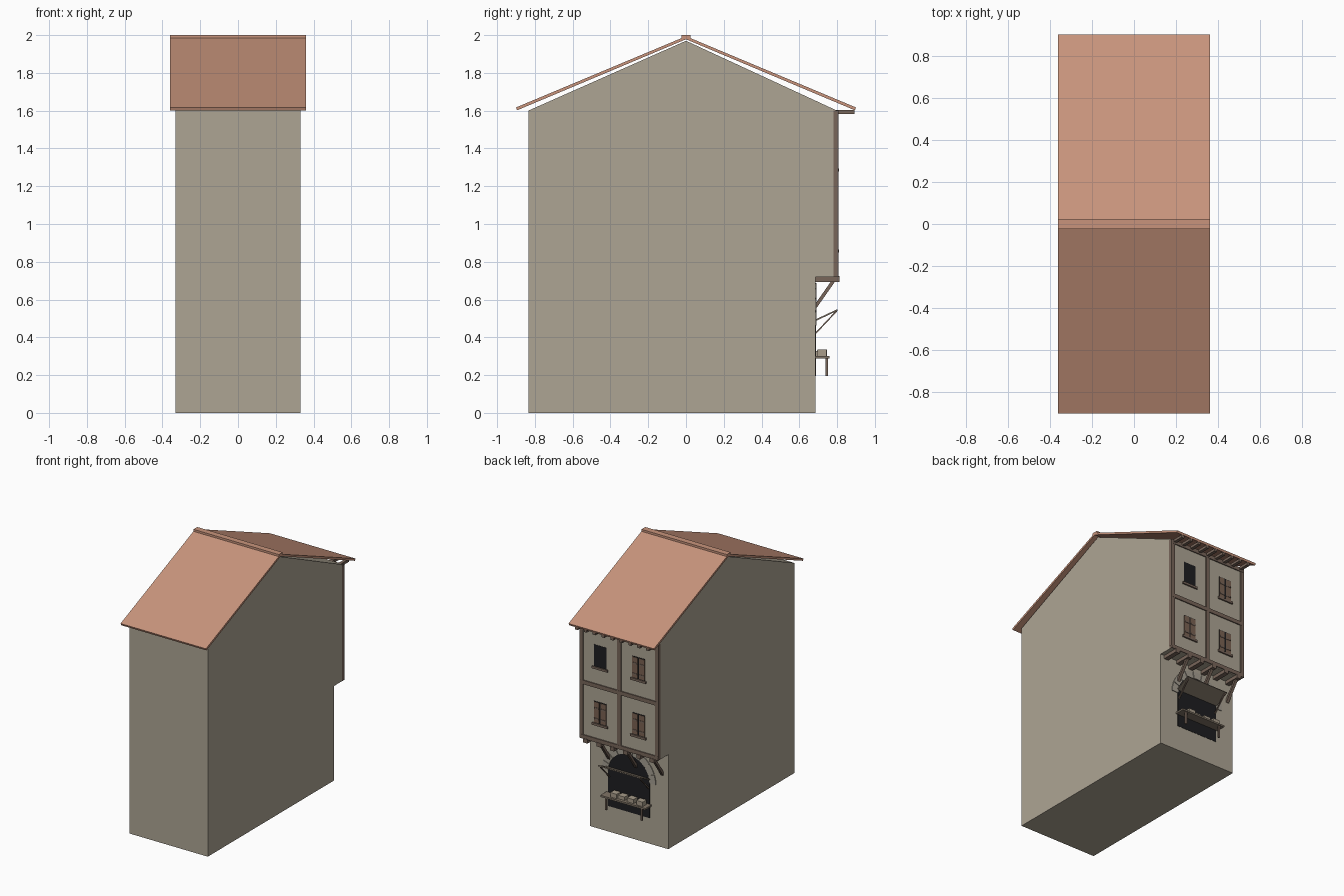
import bpy, bmesh, math
from mathutils import Vector

if "Cube" in bpy.data.objects:
    bpy.data.objects.remove(bpy.data.objects["Cube"])


def mat(name, r, g, b):
    m = bpy.data.materials.new(name)
    lin = [((c / 255 + 0.055) / 1.055) ** 2.4 for c in (r, g, b)]
    m.diffuse_color = (*lin, 1)
    m.use_nodes = True
    m.node_tree.nodes["Principled BSDF"].inputs["Base Color"].default_value = m.diffuse_color
    return m


WALL = mat("plaster wall", 174, 165, 148)
ROOF = mat("clay tile", 200, 148, 124)
WOOD = mat("timber", 120, 102, 90)
SHUT = mat("shutter wood", 122, 98, 82)
DARK = mat("dark opening", 30, 30, 32)
STONE = mat("arch stone", 166, 159, 146)
BOARD = mat("stall board", 128, 116, 102)
CRATE = mat("crate wood", 168, 156, 138)


def finish(name, bm, m):
    bmesh.ops.recalc_face_normals(bm, faces=bm.faces[:])
    me = bpy.data.meshes.new(name)
    bm.to_mesh(me)
    bm.free()
    me.materials.append(m)
    ob = bpy.data.objects.new(name, me)
    bpy.context.collection.objects.link(ob)
    return ob


def prism(name, pts, direction, m):
    """Extrude a closed outline of 3D points along a direction."""
    bm = bmesh.new()
    f = bm.faces.new([bm.verts.new(p) for p in pts])
    r = bmesh.ops.extrude_face_region(bm, geom=[f])
    vs = [v for v in r["geom"] if isinstance(v, bmesh.types.BMVert)]
    bmesh.ops.translate(bm, verts=vs, vec=Vector(direction))
    return finish(name, bm, m)


def side_prism(name, yz, x0, x1, m):
    return prism(name, [(x0, y, z) for y, z in yz], (x1 - x0, 0, 0), m)


def facade_prism(name, xz, y0, y1, m):
    return prism(name, [(x, y0, z) for x, z in xz], (0, y1 - y0, 0), m)


def box(name, x0, x1, y0, y1, z0, z1, m):
    return side_prism(name, [(y0, z0), (y1, z0), (y1, z1), (y0, z1)], x0, x1, m)


def bar(name, x, a, b, w, t, m):
    """Sloping bar in the y-z plane from a to b, width w in x, thickness t."""
    a, b = Vector(a), Vector(b)
    d = (b - a).normalized()
    n = Vector((-d.y, d.x)) * t / 2
    return side_prism(name, [a - n, b - n, b + n, a + n], x - w / 2, x + w / 2, m)


GY, UY = 0.685, 0.80     # ground floor and upper floor street faces

# House body with jettied upper floors and gable
side_prism("house_body", [(-0.835, 0), (GY, 0), (GY, 0.72), (UY, 0.72),
                          (UY, 1.6), (0, 1.97), (-0.835, 1.6)], -0.33, 0.33, WALL)

# Roof slopes and ridge
for s, n in ((-1, "front"), (1, "back")):
    side_prism("roof_" + n, [(s * 0.894, 1.602), (s * 0.9, 1.617), (0, 1.994), (0, 1.978)],
               -0.36, 0.36, ROOF)
box("roof_ridge", -0.36, 0.36, -0.023, 0.023, 1.978, 2.0, ROOF)

# Rafter tails under the street eave
for i in range(9):
    x = -0.3 + i * 0.075
    box("rafter_tail", x - 0.012, x + 0.012, UY - 0.01, 0.892, 1.583, 1.603, WOOD)

# Timber frame on the upper floors
FY = UY + 0.007
for x in (-0.317, 0, 0.317):
    box("frame_post", x - 0.015, x + 0.015, UY - 0.02, FY, 0.74, 1.6, WOOD)
for z in (0.735, 1.15, 1.585):
    box("frame_beam", -0.331, 0.331, UY - 0.02, FY + 0.001, z - 0.015, z + 0.015, WOOD)

# Windows with sills, closed shutters and battens (one left open)
for x in (-0.162, 0.162):
    for z in (0.865, 1.295):
        box("window_opening", x - 0.053, x + 0.053, UY - 0.01, UY + 0.002, z, z + 0.165, DARK)
        box("window_sill", x - 0.065, x + 0.065, UY - 0.01, UY + 0.011, z - 0.017, z, WOOD)
        if x > 0 and z > 1.2:
            continue
        for s in (-1, 1):
            a, b = sorted((x + s * 0.006, x + s * 0.052))
            box("shutter", a, b, UY, UY + 0.005, z + 0.003, z + 0.16, SHUT)
            for h in (0.027, 0.108):
                box("shutter_batten", a + 0.003, b - 0.003, UY, UY + 0.008,
                    z + h, z + h + 0.012, WOOD)

# Jetty joists, braces under every second one
for i in range(6):
    x = -0.28 + i * 0.112
    box("jetty_joist", x - 0.018, x + 0.018, GY - 0.01, 0.812, 0.694, 0.724, WOOD)
    if i % 2 == 0:
        bar("jetty_brace", x, (GY - 0.005, 0.555), (0.785, 0.705), 0.022, 0.018, WOOD)

# Shop opening with round arch
R, R2, SP = 0.175, 0.228, 0.46
arch = [(R * math.cos(math.pi * i / 16), SP + R * math.sin(math.pi * i / 16)) for i in range(17)]
facade_prism("shop_opening", [(-R, 0.195), (R, 0.195)] + arch, GY - 0.005, GY + 0.002, DARK)

# Arch stones
N = 9
for i in range(N):
    a0, a1 = math.pi * (i + 0.04) / N, math.pi * (i + 0.96) / N
    am = (a0 + a1) / 2
    ring = [(r * math.cos(a), SP + r * math.sin(a))
            for r, angles in ((R, (a0, am, a1)), (R2, (a1, am, a0))) for a in angles]
    facade_prism("arch_stone", ring, GY - 0.005, GY + 0.006, STONE)

# Raised shop flap and its props
bar("shop_flap", 0, (GY, 0.49), (0.802, 0.545), 0.36, 0.008, BOARD)
for x in (-0.165, 0.165):
    bar("flap_prop", x, (GY, 0.42), (0.798, 0.54), 0.009, 0.007, WOOD)

# Stall counter with legs and crates
box("stall_counter", -0.19, 0.19, GY, 0.76, 0.288, 0.301, BOARD)
for x in (-0.15, 0.15):
    box("stall_leg", x - 0.007, x + 0.007, 0.739, 0.753, 0.195, 0.29, WOOD)
for x, y, h in ((-0.13, 0.722, 0.034), (-0.05, 0.718, 0.03),
                (0.03, 0.712, 0.026), (0.09, 0.72, 0.034)):
    box("crate", x - 0.027, x + 0.027, y - 0.024, y + 0.024, 0.301, 0.301 + h, CRATE)
